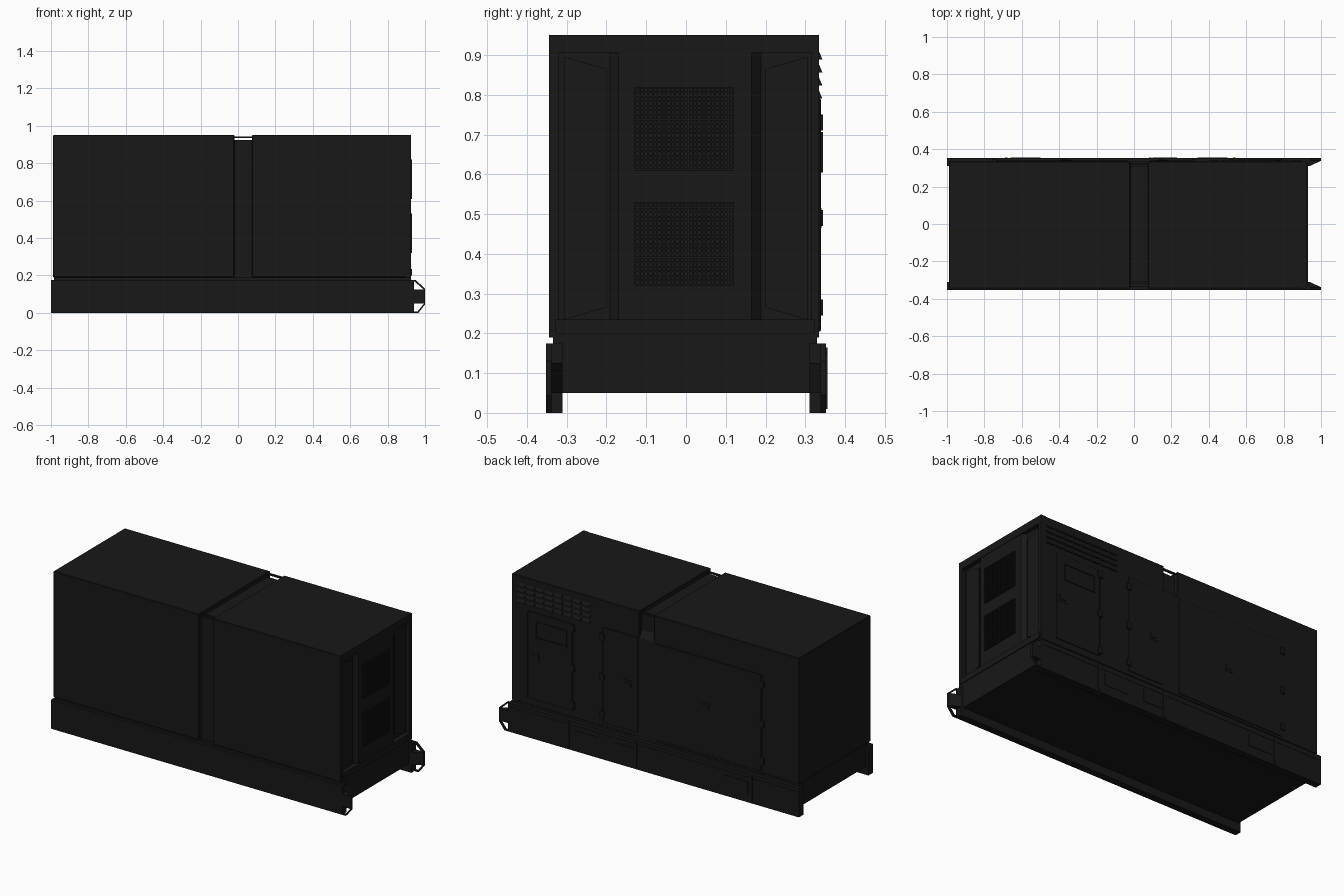
import bpy, bmesh

if "Cube" in bpy.data.objects:
    bpy.data.objects.remove(bpy.data.objects["Cube"])

black = bpy.data.materials.new("black_paint")
black.diffuse_color = (0.009, 0.009, 0.009, 1)
black.use_nodes = True
black.node_tree.nodes["Principled BSDF"].inputs["Base Color"].default_value = black.diffuse_color


def finish(name, bm, bevel=0):
    bmesh.ops.recalc_face_normals(bm, faces=bm.faces)
    me = bpy.data.meshes.new(name)
    bm.to_mesh(me)
    bm.free()
    ob = bpy.data.objects.new(name, me)
    bpy.context.collection.objects.link(ob)
    me.materials.append(black)
    if bevel:
        m = ob.modifiers.new("edge", 'BEVEL')
        m.width, m.segments = bevel, 1
    return ob


def boxes(name, items, bevel=0):
    """One object from boxes given as (x0, x1, y0, y1, z0, z1)."""
    bm = bmesh.new()
    for x0, x1, y0, y1, z0, z1 in items:
        vs = bmesh.ops.create_cube(bm, size=1)["verts"]
        for v in vs:
            v.co = (x0 if v.co.x < 0 else x1, y0 if v.co.y < 0 else y1, z0 if v.co.z < 0 else z1)
    return finish(name, bm, bevel)


def prism(name, pts, axis, lo, hi):
    """Extrude a 2D profile along the axis (remaining axes in xyz order)."""
    bm = bmesh.new()
    rings = []
    for d in (lo, hi):
        ring = []
        for p in pts:
            c = list(p)
            c.insert(axis, d)
            ring.append(bm.verts.new(c))
        bm.faces.new(ring)
        rings.append(ring)
    n = len(pts)
    for i in range(n):
        j = (i + 1) % n
        bm.faces.new((rings[0][i], rings[0][j], rings[1][j], rings[1][i]))
    return finish(name, bm)


YF, YB, Z0, Z1 = -0.345, 0.335, 0.19, 0.95

# Base: floor tray, side rails and towing lugs
boxes("base_tray", [(-0.985, 0.925, -0.335, 0.33, 0.05, 0.192)])
for s, side in ((-1, "front"), (1, "back")):
    y0, y1 = sorted((s * 0.31, s * 0.352))
    boxes(side + "_rail", [(-1, 0.94, y0, y1, 0, 0.175)])
    prism(side + "_lug_wedge", [(0.94, s * 0.31), (1, s * 0.338), (1, s * 0.352), (0.94, s * 0.352)],
          2, 0.05, 0.125)
    ya, yb = sorted((s * 0.338, s * 0.352))
    prism(side + "_lug_upper_rim", [(0.935, 0.175), (0.95, 0.175), (1, 0.13), (1, 0.118), (0.945, 0.167),
                                    (0.935, 0.167)], 1, ya, yb)
    prism(side + "_lug_lower_rim", [(0.935, 0), (0.965, 0), (1, 0.045), (1, 0.057), (0.96, 0.007),
                                    (0.935, 0.007)], 1, ya, yb)
# Lip and access covers on the back rail
boxes("rail_covers", [(x0, x1, 0.35, 0.355, 0.055, 0.125)
                      for x0, x1 in ((0.34, 0.5), (0.1, 0.23), (-0.66, -0.5))])
boxes("rail_straps", [(x, x + 0.014, 0.35, 0.356, 0.01, 0.165) for x in (0.53, 0.08, -0.69)])
boxes("rail_lip", [(-0.98, 0.92, 0.35, 0.354, 0.145, 0.152)])

# Enclosure halves and the recessed centre band (sloped at the upper back)
boxes("left_housing", [(-0.99, -0.02, YF, YB, Z0, Z1)], 0.003)
boxes("right_housing", [(0.075, 0.9, YF, YB, Z0, Z1)], 0.003)
prism("centre_band", [(-0.32, Z0), (YB, Z0), (YB, 0.79), (0.31, 0.83), (0.31, 0.925), (-0.32, 0.925)],
      0, -0.03, 0.085)
boxes("lifting_bars", [(-0.03, 0.085, y, y + 0.012, 0.934, 0.943) for y in (-0.32, 0.315)])

# Right end: frame, raised trapezoid centre and slanted side panels
boxes("end_frame", [(0.895, 0.925, YF, -0.32, Z0, Z1), (0.895, 0.925, 0.315, YB, Z0, Z1),
                    (0.895, 0.925, -0.32, 0.315, 0.905, Z1), (0.895, 0.925, -0.32, 0.315, Z0, 0.235)])
prism("end_centre", [(0.89, -0.2), (0.89, 0.2), (0.922, 0.165), (0.922, -0.17)], 2, 0.235, 0.905)
for s, side in ((-1, "front"), (1, "back")):
    prism(side + "_end_panel", [(s * 0.2, 0.265), (s * 0.305, 0.235), (s * 0.305, 0.895), (s * 0.2, 0.865)],
          0, 0.89, 0.907)
boxes("end_sill", [(0.92, 0.93, -0.33, 0.325, 0.2, 0.235)])

# Two grilles made of crossing bars
for name, za, zb in (("upper_grille", 0.61, 0.82), ("lower_grille", 0.32, 0.53)):
    ny, nz = 22, 18
    bars = []
    for i in range(ny + 1):
        y = -0.13 + 0.246 * i / ny
        bars.append((0.92, 0.929, y, y + 0.004, za, zb))
    for i in range(nz + 1):
        z = za + (zb - za - 0.004) * i / nz
        bars.append((0.92, 0.931, -0.13, 0.12, z, z + 0.004))
    boxes(name, bars)

# Back: rows of small louvre hoods
for r in range(4):
    z = 0.79 + r * 0.033
    for c in range(8):
        x = 0.405 + c * 0.062
        prism("louvre_hood", [(YB - 0.002, z), (YB + 0.008, z), (YB - 0.002, z + 0.024)], 0, x, x + 0.05)

# Back doors, each with a raised skin, handle and hinges
for name, x0, x1, z0, z1, hx, gx in (("control_door", 0.52, 0.82, 0.23, 0.755, 0.78, 0.52),
                                     ("narrow_door", 0.085, 0.32, 0.215, 0.79, 0.15, 0.32),
                                     ("wide_door", -0.74, -0.03, 0.205, 0.785, -0.37, -0.745)):
    boxes(name, [(x0, x1, YB - 0.002, YB + 0.004, z0, z1)], 0.002)
    boxes(name + "_handle", [(hx - 0.035, hx + 0.035, YB, YB + 0.006, 0.465, 0.515),
                             (hx - 0.022, hx + 0.022, YB, YB + 0.009, 0.478, 0.502)])
    hinge_z = (0.265, 0.49, 0.73)
    boxes(name + "_hinges", [(gx - 0.014, gx + 0.014, YB, YB + 0.01, z - 0.02, z + 0.02) for z in hinge_z])

# Control window on the first door
boxes("control_window", [(0.56, 0.76, YB, YB + 0.006, 0.61, 0.7)], 0.002)
boxes("control_window_frame", [(0.555, 0.765, YB, YB + 0.009, 0.7, 0.706), (0.555, 0.765, YB, YB + 0.009, 0.604, 0.61),
                               (0.555, 0.561, YB, YB + 0.009, 0.604, 0.706), (0.759, 0.765, YB, YB + 0.009, 0.604, 0.706)])
